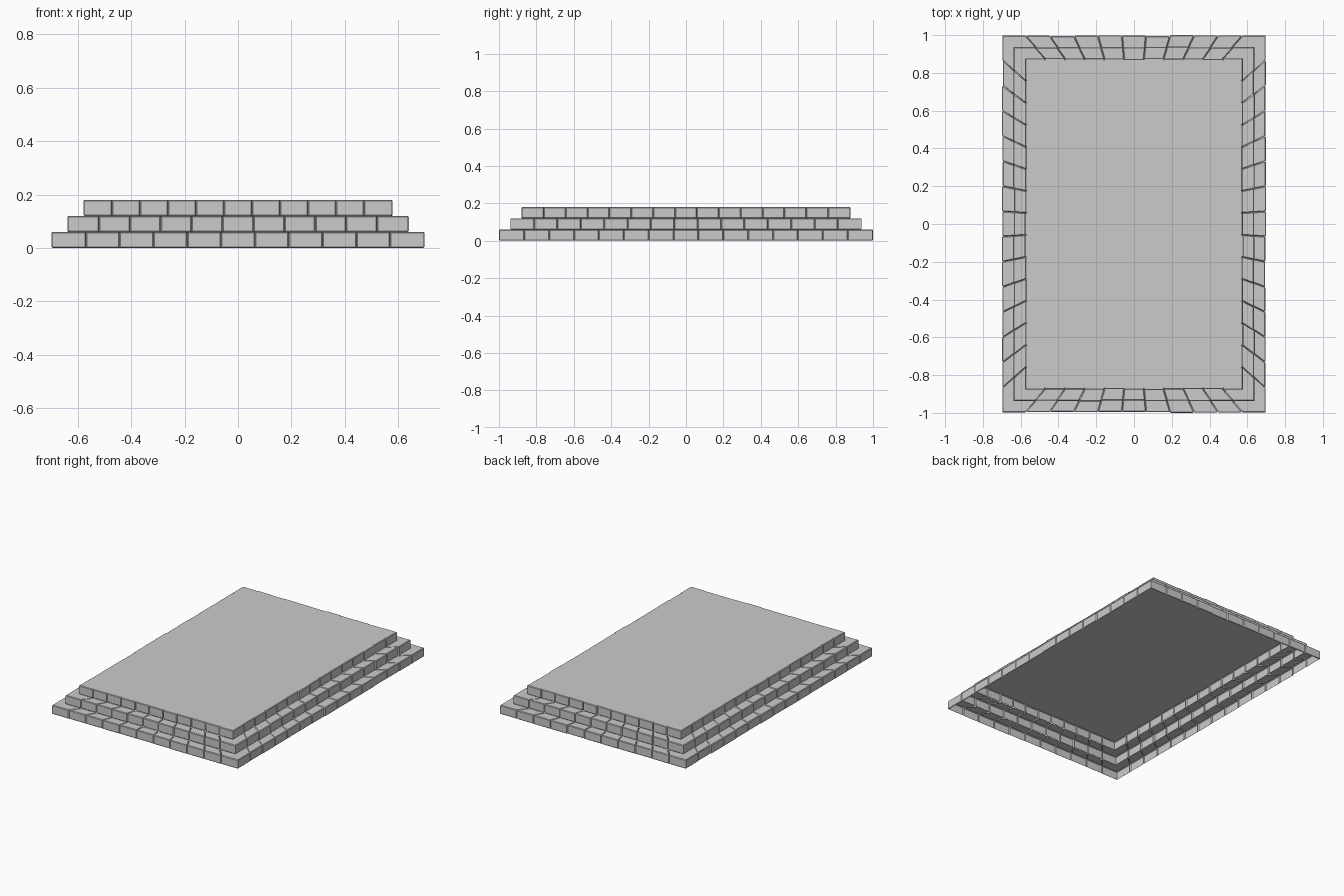
import bpy, bmesh, random

if "Cube" in bpy.data.objects:
    bpy.data.objects.remove(bpy.data.objects["Cube"])

random.seed(4)
NX, NY = 11, 15          # bricks per short / long side
HX, HY = 0.697, 0.997    # half size of the lowest step
STEP, RISE = 0.06, 0.06
BEVEL, GROOVE, GAP = 0.004, 0.007, 0.004


def perimeter_columns():
    """Columns round the ring: (side, t, gap direction, is_groove, jitter)."""
    cols = []
    for side in range(4):
        n = NX if side % 2 == 0 else NY
        cols.append((side, -1.0, 0, False, 0.0))
        jit = [0.0] + [random.uniform(-0.003, 0.003) for _ in range(n - 2)] + [0.0]
        for i in range(1, n):
            t = -1 + 2 * i / n
            cols.append((side, t, -1, False, jit[i - 1]))
            cols.append((side, t, 0, True, 0.0))
            cols.append((side, t, 1, False, jit[i]))
    return cols


def place(side, t, gap, inset, hx, hy):
    """Point on one side of a rectangle; inset pushes it inwards."""
    if t == -1.0:  # corner
        hx, hy, inset = hx - inset, hy - inset, 0
    a, b = (hx, hy) if side % 2 == 0 else (hy, hx)
    u, v = t * a + gap * GAP, -(b - inset)
    return [(u, v), (-v, u), (-u, -v), (v, -u)][side]


def brick_step(name, level, capped):
    hx, hy = HX - level * STEP, HY - level * STEP
    z0, z1 = level * RISE, (level + 1) * RISE
    cols = perimeter_columns()
    # wall profile, then tread: (inset, z, is_tread, outer wall)
    rings = [(BEVEL, z0, 0, 1), (0, z0 + BEVEL, 0, 1),
             (0, z1 - BEVEL, 0, 1), (BEVEL, z1, not capped, 1)]
    if not capped:
        rings.append((STEP + BEVEL, z1, 1, 0))
    bm = bmesh.new()
    grid = []
    for inset, z, tread, outer in rings:
        row = []
        for side, t, gap, groove, jit in cols:
            d = inset + (GROOVE if groove and outer else 0) - (jit if outer else 0)
            if outer:
                x, y = place(side, t, gap, d, hx, hy)
            else:
                x, y = place(side, t, gap, 0, hx - inset, hy - inset)
            row.append(bm.verts.new((x, y, z - (GROOVE if groove and tread else 0))))
        grid.append(row)
    n = len(cols)
    for lo, hi in zip(grid, grid[1:]):
        for i in range(n):
            j = (i + 1) % n
            bm.faces.new((lo[i], lo[j], hi[j], hi[i]))
    # flat platform on the highest step
    if capped:
        bm.faces.new(grid[-1])
    me = bpy.data.meshes.new(name)
    bm.to_mesh(me)
    bm.free()
    bpy.context.collection.objects.link(bpy.data.objects.new(name, me))


# three stepped brick courses, open underneath
brick_step("lower_step", 0, False)
brick_step("middle_step", 1, False)
brick_step("top_platform", 2, True)
